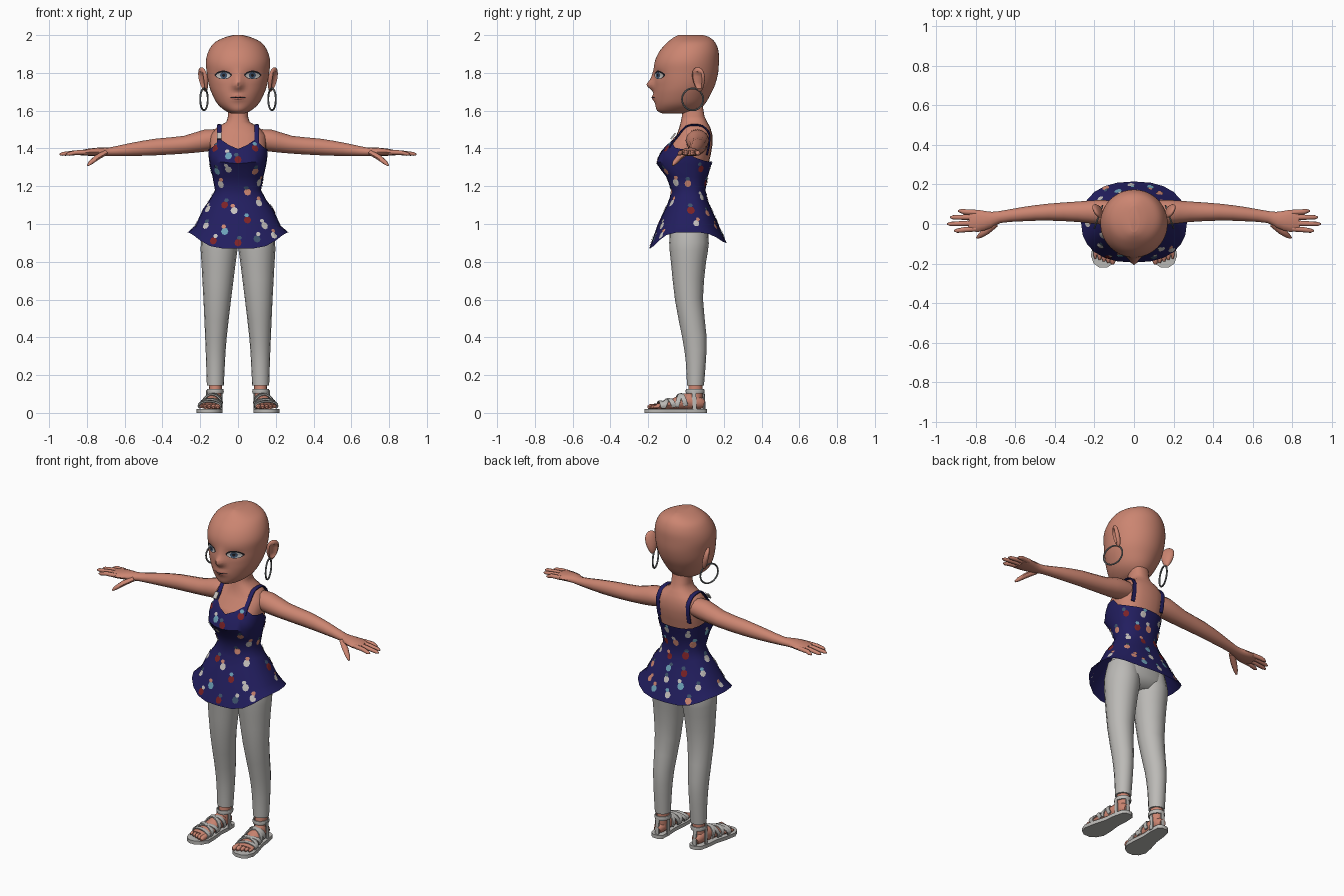
import bpy, bmesh, math, random
from math import sin, cos, pi, radians, exp
from mathutils import Vector, Matrix
from mathutils.bvhtree import BVHTree

if "Cube" in bpy.data.objects:
    bpy.data.objects.remove(bpy.data.objects["Cube"])

random.seed(4)


def material(name, r, g, b):
    m = bpy.data.materials.new(name)
    m.diffuse_color = (r, g, b, 1)
    m.use_nodes = True
    m.node_tree.nodes["Principled BSDF"].inputs["Base Color"].default_value = m.diffuse_color
    return m


SKIN = material("skin", .60, .235, .165)
NAVY = material("navy", .016, .013, .115)
GREY = material("light grey", .50, .49, .47)
CREAM = material("cream", .56, .53, .51)
RED = material("dark red", .20, .016, .02)
SKY = material("sky blue", .15, .36, .48)
SLATE = material("slate blue", .05, .09, .16)
METAL = material("metal", .20, .21, .22)
DARK = material("near black", .015, .012, .015)
LIP = material("lip", .45, .15, .11)


# ---------- helpers ----------
def finish(name, bm, mat, mirror=False, angle=50, fix=True):
    if fix:
        bmesh.ops.recalc_face_normals(bm, faces=bm.faces[:])
    me = bpy.data.meshes.new(name)
    bm.to_mesh(me)
    bm.free()
    o = bpy.data.objects.new(name, me)
    bpy.context.collection.objects.link(o)
    for m in (mat if isinstance(mat, list) else [mat]):
        me.materials.append(m)
    if angle:
        bpy.ops.object.select_all(action='DESELECT')
        o.select_set(True)
        bpy.context.view_layer.objects.active = o
        bpy.ops.object.shade_smooth_by_angle(angle=radians(angle))
    if mirror:
        o.modifiers.new("mirror", 'MIRROR')
    return o


def surface(name, rows, cols, fn, mat, caps=True, **kw):
    """Closed-around sheet through the points fn(row, column)."""
    bm = bmesh.new()
    g = [[bm.verts.new(fn(i, j)) for j in range(cols)] for i in range(rows)]
    for i in range(rows - 1):
        for j in range(cols):
            k = (j + 1) % cols
            bm.faces.new((g[i][j], g[i + 1][j], g[i + 1][k], g[i][k]))
    if caps:
        bm.faces.new(g[0])
        bm.faces.new(g[-1])
    return finish(name, bm, mat, fix=caps, **kw)


def resample(rows, n):
    """Smooth curve through rows of numbers."""
    P, out = [Vector(r) for r in rows], []
    for i in range(len(P) - 1):
        a, b, c, d = P[max(i - 1, 0)], P[i], P[i + 1], P[min(i + 2, len(P) - 1)]
        for k in range(n):
            t = k / n
            out.append((b * 2 + (c - a) * t + (a * 2 - b * 5 + c * 4 - d) * (t * t)
                        + (b * 3 - a - c * 3 + d) * t ** 3) * .5)
    return out + [P[-1]]


def lookup(table, k):
    for a, b in zip(table, table[1:]):
        if min(a[0], b[0]) <= k <= max(a[0], b[0]):
            return Vector(a).lerp(Vector(b), (k - a[0]) / (b[0] - a[0]))


def section(row, th, e=.85):
    """Point on a body ring (z, half width, front y, back y); th = 0 is the front."""
    z, rx, yf, yb = row
    p = lambda v: math.copysign(abs(v) ** e, v)
    return Vector((rx * p(sin(th)), (yf + yb) / 2 - (yb - yf) / 2 * p(cos(th)), z))


def tube(name, rows, up, mat, sides=12, n=1, **kw):
    """Tube through rows (x, y, z, radius across, radius along up)."""
    R = resample(rows, n)
    P = [Vector(r[:3]) for r in R]

    def fn(i, j):
        d = P[min(i + 1, len(P) - 1)] - P[max(i - 1, 0)]
        s = d.cross(Vector(up)).normalized()
        t = s.cross(d).normalized()
        a = 2 * pi * j / sides
        return P[i] + s * (R[i][3] * cos(a)) + t * (R[i][4] * sin(a))
    return surface(name, len(P), sides, fn, mat, **kw)


def tree(o):
    return BVHTree.FromPolygons([v.co for v in o.data.vertices],
                                [p.vertices[:] for p in o.data.polygons])


def disc(bm, place, rx, ry, index=0, n=14, power=1):
    """Filled oval whose points are laid on a surface by place(u, v)."""
    c = bm.verts.new(place(0, 0))
    a, b = [[bm.verts.new(place(f * rx * cos(2 * pi * k / n), f * ry * math.copysign(
        abs(sin(2 * pi * k / n)) ** power, sin(2 * pi * k / n)))) for k in range(n)] for f in (.5, 1)]
    for k in range(n):
        m = (k + 1) % n
        for f in ((c, a[k], a[m]), (a[k], b[k], b[m], a[m])):
            bm.faces.new(f).material_index = index


# ---------- head ----------
HEAD = resample([(1.585, .035, -.125, 0), (1.60, .068, -.153, .06), (1.635, .108, -.163, .10),
                 (1.69, .138, -.168, .132), (1.74, .155, -.168, .155), (1.80, .165, -.170, .17),
                 (1.86, .17, -.165, .174), (1.915, .156, -.14, .172), (1.96, .125, -.10, .155),
                 (1.988, .07, -.065, .125), (2.0, .025, -.04, .09)], 4)


def head_point(i, j):
    p = section(HEAD[i], 2 * pi * j / 64, 1)
    if p.y < 0:
        bump = lambda x, z, sx, sz: exp(-((p.x - x) / sx) ** 2 - ((p.z - z) / sz) ** 2)
        p.y -= .038 * bump(0, 1.735, .026, .026) + .012 * bump(0, 1.775, .018, .035)
        p.y -= .014 * bump(0, 1.668, .035, .018)
        p.y += .010 * (bump(.08, 1.79, .04, .022) + bump(-.08, 1.79, .04, .022))
    return p


head = surface("head", len(HEAD), 64, head_point, SKIN, angle=60)
head_tree = tree(head)


def on_face(x, z, off):
    def place(u, v):
        hit = head_tree.ray_cast(Vector((x + u, -1, z + v)), Vector((0, 1, 0)))[0]
        return hit - Vector((0, off, 0))
    return place


bm = bmesh.new()
disc(bm, on_face(.078, 1.789, .002), .046, .023, 0, 18, 1.3)
disc(bm, on_face(.078, 1.786, .004), .038, .017, 1, 18, 1.3)
disc(bm, on_face(.076, 1.787, .006), .019, .017, 2)
disc(bm, on_face(.076, 1.787, .008), .008, .008, 0)
finish("eyes", bm, [DARK, CREAM, SLATE], mirror=True, angle=0)
bm = bmesh.new()
disc(bm, on_face(0, 1.668, .002), .045, .012, 0, 18, 1.3)
disc(bm, on_face(0, 1.670, .004), .046, .003, 1, 18)
finish("mouth", bm, [LIP, DARK], angle=0)

# ears with a hollow on the outer side
bm = bmesh.new()
bmesh.ops.create_uvsphere(bm, u_segments=16, v_segments=12, radius=1)
for v in bm.verts:
    if v.co.x > 0 and math.hypot(v.co.y, v.co.z) < .7:
        v.co.x *= .15
    v.co.y *= .8 + .25 * v.co.z
bm.transform(Matrix.Translation((.183, .068, 1.765)) @ Matrix.Rotation(radians(-30), 4, 'Z')
             @ Matrix.Rotation(radians(12), 4, 'Y') @ Matrix.Diagonal((.018, .045, .066, 1)))
finish("ears", bm, SKIN, mirror=True)
hoop = [(.18 - .02 * cos(a), .035 + .056 * cos(a), 1.66 + .058 * sin(a), .005, .005)
        for a in [2 * pi * k / 24 for k in range(25)]]
tube("earrings", hoop, (.94, .34, 0), METAL, sides=6, mirror=True)

# ---------- torso, arms, hands ----------
TORSO = [(1.63, .053, -.015, .088), (1.57, .053, -.022, .098), (1.54, .062, -.028, .112),
         (1.513, .11, -.035, .128), (1.47, .15, -.05, .14), (1.42, .15, -.097, .14),
         (1.37, .148, -.12, .132), (1.2, .11, -.06, .09)]
torso = surface("torso", len(TORSO), 24, lambda i, j: section(TORSO[i], pi * j / 12), SKIN, angle=70)
tube("arms", [(.09, .06, 1.45, .055, .05), (.17, .06, 1.442, .062, .058), (.28, .062, 1.42, .052, .047),
              (.43, .06, 1.408, .043, .044), (.56, .05, 1.395, .036, .035), (.68, .035, 1.382, .03, .023),
              (.73, .022, 1.382, .042, .023), (.79, .016, 1.38, .056, .019), (.835, .018, 1.377, .052, .013)],
     (0, 0, 1), SKIN, n=2, mirror=True)
for name, y0, y1, tip in (("index", -.024, -.034, .91), ("middle", .005, .0, .945),
                          ("ring", .034, .034, .93), ("little", .058, .066, .89)):
    tube(name + "_fingers", [(.80, y0, 1.38, .014, .013), (.86, (y0 + y1) / 2, 1.378, .013, .012),
                             (tip - .015, y1, 1.371, .011, .010), (tip, y1, 1.368, .004, .004)],
         (0, 0, 1), SKIN, sides=8, mirror=True)
tube("thumbs", [(.70, .0, 1.378, .016, .014), (.745, -.035, 1.353, .018, .015),
                (.78, -.06, 1.325, .013, .012), (.795, -.07, 1.31, .005, .005)],
     (0, 0, 1), SKIN, sides=8, mirror=True)

# ---------- dress ----------
DRESS = [(1.47, .157, -.057, .147), (1.42, .157, -.105, .147), (1.37, .157, -.14, .142),
         (1.325, .152, -.16, .137), (1.25, .135, -.105, .115), (1.18, .122, -.078, .103),
         (1.13, .148, -.088, .113), (1.08, .185, -.11, .135), (.90, .268, -.195, .215)]


def dress_point(i, j):
    th = pi * j / 12
    if cos(th) > -.1:                            # sweetheart front, low back
        top = 1.395 + .05 * exp(-((abs(sin(th)) - .5) / .28) ** 2)
    else:
        top = 1.33 + .03 * abs(sin(th)) ** 6
    z = (top, top * .6 + 1.30 * .4, top * .2 + 1.30 * .8, 1.25, 1.18, 1.13, 1.08, .99, .90)[i]
    p = section(lookup(DRESS, z), th)
    if i == 8:                                   # hem rises at the sides
        s = sin(th) ** 2
        low = .87 if cos(th) > 0 else .90
        p.z = low + (.955 - low) * s * s * (3 - 2 * s)
    return p


dress = surface("dress", 9, 24, dress_point, NAVY, caps=False, angle=40)
dress_tree, torso_tree = tree(dress), tree(torso)

# shoulder straps laid over the torso
rows = []
for k in range(20):
    a = radians(-8 + 228 * k / 19)
    out = Vector((0, -cos(a), sin(a)))
    hit = torso_tree.ray_cast(Vector((.1, .045, 1.42)) + out * .3, -out)[0] + out * .006
    rows.append((*hit, .005, .014))
tube("dress_straps", rows, (1, 0, 0), NAVY, sides=6, mirror=True)

# fruit-like spots: placed on the front, scattered over sides and back
bm = bmesh.new()


def spot(origin, ray, c, size):
    hit, nrm, _, dist = dress_tree.ray_cast(origin, ray)
    if hit is None or nrm.dot(ray) > 0:
        return
    u = Vector((0, 0, 1)).cross(nrm).normalized()
    w = nrm.cross(u)

    def at(cu, cv, off):
        def place(a, b):
            q, nn, _, _ = dress_tree.find_nearest(hit + u * (a + cu) + w * (b + cv))
            return q + nn * off
        return place
    lean = random.uniform(-.012, .012)
    disc(bm, at(0, 0, .003), .019 * size, .021 * size, c, 8)
    disc(bm, at(lean, .027 * size, .0045), .013 * size, .012 * size, random.choice((3, 3, 4, 2, 0)), 6)


FRONT = [(-.12, 1.40, 1), (.09, 1.40, 1), (0, 1.34, 1), (-.05, 1.36, 2), (-.11, 1.28, 2), (-.05, 1.29, 0),
         (.09, 1.28, 4), (-.09, 1.21, 0), (.05, 1.17, 4), (.11, 1.22, 0), (-.07, 1.10, 1), (-.02, 1.07, 0),
         (.11, 1.11, 0), (-.16, 1.08, 0), (.05, 1.02, 1), (-.17, .99, 0), (-.07, .96, 2), (.14, .99, 0),
         (0, .90, 1), (-.13, .91, 1), (.19, .94, 0), (.10, .92, 3)]
for x, z, c in FRONT:
    spot(Vector((x, -1, z)), Vector((0, 1, 0)), c, 1)
for r, (z, count) in enumerate(((.935, 6), (1.0, 6), (1.07, 5), (1.14, 4), (1.21, 4), (1.285, 4))):
    for k in range(count):                       # from the right side round the back to the left
        th = radians(75 + 210 * (k + .25 + .5 * (r % 2) + random.uniform(-.15, .15)) / count)
        out = Vector((sin(th), -cos(th), 0))
        spot(Vector((0, .02, z + random.uniform(-.015, .015))) + out * .45, -out,
             random.choice((0, 0, 1, 1, 2, 4)), random.uniform(.85, 1.1))
finish("dress_spots", bm, [CREAM, RED, SKY, SLATE, SKIN], angle=0, fix=False)
bm = bmesh.new()
bmesh.ops.create_cube(bm, size=1)
bm.transform(Matrix.Translation((-.1, -.068, 1.465)) @ Matrix.Rotation(radians(-38), 4, 'X')
             @ Matrix.Diagonal((.024, .008, .04, 1)))
finish("strap_spot", bm, CREAM, angle=0)

# ---------- trousers ----------
HIPS = [(1.12, .11, -.06, .09), (1.0, .17, -.085, .12), (.92, .19, -.088, .12), (.87, .11, -.05, .09)]
surface("trouser_hips", 4, 24, lambda i, j: section(HIPS[i], pi * j / 12), GREY, angle=70)
tube("trouser_legs", [(.095, .015, 1.0, .08, .09), (.099, .016, .9, .098, .105), (.103, .013, .8, .091, .093),
                      (.11, .016, .6, .073, .074), (.117, .045, .4, .057, .064), (.119, .052, .27, .05, .053),
                      (.12, .05, .145, .045, .045)], (0, 1, 0), GREY, sides=16, n=2, mirror=True)

# ---------- feet and sandals ----------
tube("ankles", [(.12, .05, .2, .035, .035), (.12, .05, .11, .034, .038), (.125, .04, .05, .034, .045)],
     (0, 1, 0), SKIN, mirror=True)
FOOT = [(.095, .127, .045, .020, .022), (.07, .127, .052, .034, .034), (.02, .130, .062, .038, .046),
        (-.04, .137, .052, .043, .036), (-.10, .146, .041, .053, .023), (-.16, .153, .034, .052, .014)]
tube("feet", [(x, y, z, a, b) for y, x, z, a, b in FOOT], (0, 0, 1), SKIN, n=2, mirror=True)
for k in range(5):
    x, r, tip = .108 + .022 * k, .015 - .0015 * k, -.203 + .007 * k
    tube("toes_%d" % (k + 1), [(x, -.14, .034, r, r), (x, tip + .015, .033, r, r),
                               (x, tip, .029, r * .5, r * .5)], (0, 0, 1), SKIN, sides=8, mirror=True)

bm = bmesh.new()
half = [(.112, .018), (.095, .038), (.04, .046), (-.03, .048), (-.10, .062),
        (-.16, .068), (-.20, .050), (-.22, .020)]
line = [(s, y, w) for s, pts in ((1, half), (-1, half[::-1])) for y, w in pts]
base = bm.faces.new([bm.verts.new((.136 - .09 * y + s * w, y, 0)) for s, y, w in line])
up = bmesh.ops.extrude_face_region(bm, geom=[base])
bmesh.ops.translate(bm, vec=(0, 0, .021), verts=[v for v in up["geom"] if isinstance(v, bmesh.types.BMVert)])
finish("sandal_soles", bm, GREY, mirror=True)

for n, (y_in, y_out) in enumerate(((-.15, -.12), (-.13, -.06), (-.07, -.12), (-.06, .0), (.0, -.05))):
    rows = []
    for k in range(13):
        a = radians(205 - 230 * k / 12)
        y = y_in + (y_out - y_in) * k / 12
        _, x, z, rx, rz = lookup(FOOT, y)
        rows.append((x + (rx + .007) * cos(a), y, max(.012, z + (rz + .006) * sin(a)), .006, .014))
    tube("sandal_strap_%d" % (n + 1), rows, (0, 1, 0), GREY, sides=6, mirror=True)
rows = [(.121 + .040 * cos(a), .048 + .045 * sin(a), .115, .006, .013)
        for a in [2 * pi * k / 20 for k in range(21)]]
tube("ankle_straps", rows, (0, 0, 1), GREY, sides=6, mirror=True)
for name, x, y in (("heel", .126, .096), ("inner", .088, .045), ("outer", .166, .045)):
    axis = (1, 0, 0) if name == "heel" else (0, 1, 0)
    tube(name + "_straps", [(x, y, .012, .006, .014), (x, y, .06, .006, .013),
                            (.121 + (x - .121) * .95, y - .004, .118, .006, .012)],
         axis, GREY, sides=6, mirror=True)
